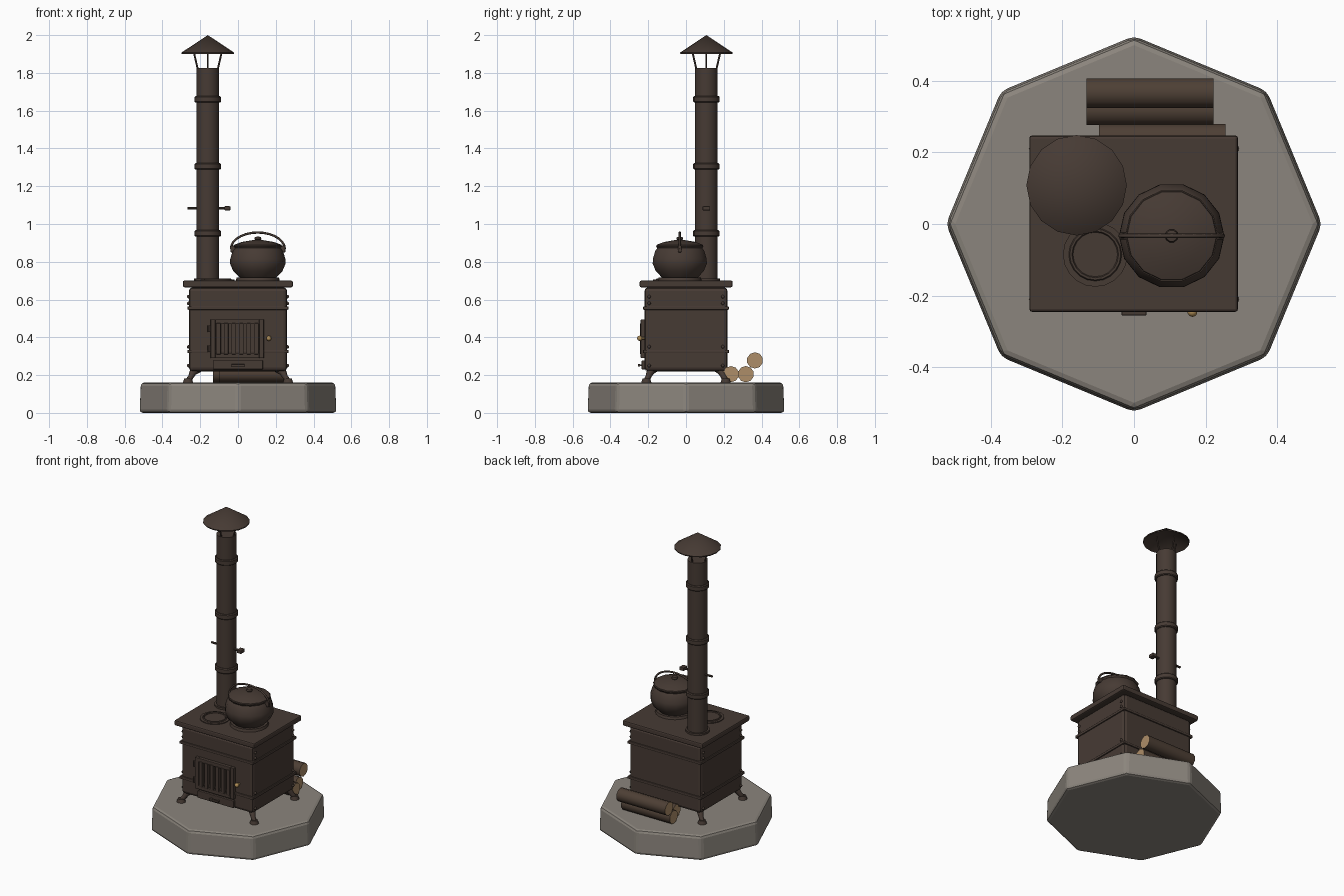
import bpy, math
from mathutils import Vector

old = bpy.data.objects.get("Cube")
if old:
    bpy.data.objects.remove(old, do_unlink=True)


def material(name, rgb):
    m = bpy.data.materials.new(name)
    m.use_nodes = True
    m.diffuse_color = (*rgb, 1)
    m.node_tree.nodes["Principled BSDF"].inputs["Base Color"].default_value = (*rgb, 1)
    return m


IRON = material("dark iron", (0.062, 0.043, 0.034))
STONE = material("grey stone", (0.26, 0.235, 0.205))
BARK = material("bark", (0.075, 0.05, 0.035))
WOOD = material("cut wood", (0.42, 0.27, 0.14))
BRASS = material("brass", (0.45, 0.28, 0.10))


def finish(name, mat, bevel=0, smooth=True):
    o = bpy.context.object
    o.name = name
    o.data.materials.append(mat)
    if bevel:
        b = o.modifiers.new("bevel", 'BEVEL')
        b.width, b.segments = bevel, 2
    if smooth:
        bpy.ops.object.shade_smooth_by_angle(angle=math.radians(40))
    return o


def box(name, lo, hi, mat=IRON, bevel=0):
    lo, hi = Vector(lo), Vector(hi)
    bpy.ops.mesh.primitive_cube_add(size=1, location=(lo + hi) / 2)
    bpy.context.object.scale = hi - lo
    bpy.ops.object.transform_apply(location=False, rotation=False, scale=True)
    return finish(name, mat, bevel, smooth=False)


def rod(name, a, b, r1, r2=None, mat=IRON, sides=16):
    a, b = Vector(a), Vector(b)
    d = b - a
    bpy.ops.mesh.primitive_cone_add(vertices=sides, radius1=r1, radius2=r1 if r2 is None else r2,
                                    depth=d.length, location=(a + b) / 2,
                                    rotation=d.to_track_quat('Z', 'Y').to_euler())
    return finish(name, mat)


def ball(name, loc, r, mat=IRON):
    bpy.ops.mesh.primitive_uv_sphere_add(segments=10, ring_count=6, radius=r, location=loc)
    return finish(name, mat)


def ring(name, loc, major, minor):
    bpy.ops.mesh.primitive_torus_add(major_segments=20, minor_segments=6, location=loc,
                                     major_radius=major, minor_radius=minor)
    return finish(name, IRON)


def lathe(name, profile, loc, sides=14):
    # Surface of revolution; both ends of the profile lie on the axis
    verts, faces = [], []
    for r, z in profile:
        for i in range(sides):
            a = math.tau * i / sides
            verts.append((r * math.cos(a), r * math.sin(a), z))
    for k in range(len(profile) - 1):
        for i in range(sides):
            j = (i + 1) % sides
            faces.append((k * sides + i, k * sides + j, (k + 1) * sides + j, (k + 1) * sides + i))
    me = bpy.data.meshes.new(name)
    me.from_pydata(verts, [], faces)
    o = bpy.data.objects.new(name, me)
    bpy.context.collection.objects.link(o)
    o.location = loc
    bpy.ops.object.select_all(action='DESELECT')
    o.select_set(True)
    bpy.context.view_layer.objects.active = o
    bpy.ops.object.mode_set(mode='EDIT')
    bpy.ops.mesh.select_all(action='SELECT')
    bpy.ops.mesh.remove_doubles(threshold=0.0001)
    bpy.ops.mesh.normals_make_consistent(inside=False)
    bpy.ops.object.mode_set(mode='OBJECT')
    return finish(name, IRON)


def tube(name, points, r, taper=None):
    # Bent round bar along a list of points
    c = bpy.data.curves.new(name, 'CURVE')
    c.dimensions, c.bevel_depth, c.bevel_resolution, c.use_fill_caps = '3D', r, 2, True
    s = c.splines.new('POLY')
    s.points.add(len(points) - 1)
    for i, (p, q) in enumerate(zip(s.points, points)):
        p.co = (*q, 1)
        p.radius = taper[i] if taper else 1
    o = bpy.data.objects.new(name, c)
    c.materials.append(IRON)
    bpy.context.collection.objects.link(o)


# Octagonal stone hearth, slightly tapered
bpy.ops.mesh.primitive_cone_add(vertices=8, radius1=0.525, radius2=0.518, depth=0.16, location=(0, 0, 0.08))
finish("hearth_slab", STONE, 0.018, smooth=False)

# Firebox, bands and top plate
box("firebox", (-0.26, -0.22, 0.22), (0.26, 0.22, 0.665), bevel=0.02)
box("top_plate", (-0.292, -0.245, 0.665), (0.29, 0.247, 0.70), bevel=0.008)
for z in (0.555, 0.325):
    box("firebox_band", (-0.267, -0.227, z - 0.009), (0.267, 0.227, z + 0.009), bevel=0.004)
for sx in (-1, 1):
    for sy in (-1, 1):
        for z in (0.615, 0.58, 0.35, 0.25):
            ball("rivet", (sx * 0.262, sy * 0.195, z), 0.009)
        # Splayed legs with pad feet
        path = [(sx * x, sy * y, z) for x, y, z in
                ((0.21, 0.17, 0.235), (0.238, 0.19, 0.215), (0.25, 0.2, 0.19), (0.265, 0.21, 0.168))]
        tube("leg", path, 0.02, [1.2, 1, 0.75, 0.8])
        rod("foot", (sx * 0.265, sy * 0.21, 0.158), (sx * 0.265, sy * 0.21, 0.182), 0.028, 0.02, sides=12)

# Grated fire door made of a frame around vertical bars
X0, X1, Z0, Z1 = -0.145, 0.137, 0.29, 0.495
for lo, hi in (((X0, Z0), (X0 + 0.025, Z1)), ((X1 - 0.025, Z0), (X1, Z1)),
               ((X0 + 0.025, Z0), (X1 - 0.025, Z0 + 0.025)), ((X0 + 0.025, Z1 - 0.025), (X1 - 0.025, Z1))):
    box("door_frame", (lo[0], -0.24, lo[1]), (hi[0], -0.215, hi[1]), bevel=0.003)
for i in range(6):
    x = -0.103 + i * 0.04
    box("door_bar", (x - 0.012, -0.244, Z0 + 0.02), (x + 0.012, -0.222, Z1 - 0.02), bevel=0.003)
for z in (0.34, 0.445):
    rod("door_hinge", (X0 - 0.008, -0.23, z - 0.018), (X0 - 0.008, -0.23, z + 0.018), 0.009, sides=8)
rod("door_knob_stem", (0.163, -0.215, 0.395), (0.163, -0.242, 0.395), 0.006, mat=BRASS, sides=8)
ball("door_knob", (0.163, -0.245, 0.395), 0.014, BRASS)

# Ash drawer and pull
box("ash_drawer", (-0.13, -0.235, 0.23), (0.132, -0.215, 0.278), bevel=0.004)
box("drawer_pull", (-0.035, -0.255, 0.246), (0.035, -0.243, 0.258), bevel=0.003)
for x in (-0.025, 0.025):
    box("pull_post", (x - 0.005, -0.246, 0.247), (x + 0.005, -0.23, 0.257))

# Cooking rings on the top plate
rod("left_hotplate", (-0.108, -0.085, 0.695), (-0.108, -0.085, 0.705), 0.09, sides=20)
ring("left_hotplate_ring", (-0.108, -0.085, 0.706), 0.068, 0.006)
rod("right_hotplate", (0.105, -0.033, 0.695), (0.105, -0.033, 0.716), 0.118, 0.112, sides=20)

# Stove pipe, collars and rain cap
PX, PY = -0.16, 0.108
rod("flue_pipe", (PX, PY, 0.69), (PX, PY, 1.825), 0.06)
rod("flue_base", (PX, PY, 0.695), (PX, PY, 0.712), 0.072)
for z in (0.95, 1.305, 1.66):
    rod("flue_collar", (PX, PY, z - 0.017), (PX, PY, z + 0.017), 0.07).modifiers.new("bevel", 'BEVEL').width = 0.005
for i in range(4):
    c, s = math.cos(i * math.pi / 2), math.sin(i * math.pi / 2)
    rod("cap_strut", (PX + 0.052 * c, PY + 0.052 * s, 1.815),
        (PX + 0.075 * c, PY + 0.075 * s, 1.915), 0.005, sides=6)
lathe("rain_cap", [(0, 2.0), (0.14, 1.907), (0.138, 1.9), (0, 1.985)], (PX, PY, 0), 16)

# Damper rod with a square key
rod("damper_rod", (-0.267, PY, 1.083), (-0.06, PY, 1.083), 0.007, sides=8)
box("damper_key", (-0.072, PY - 0.02, 1.072), (-0.04, PY + 0.02, 1.094), bevel=0.004)

# Cooking pot with lid, ears and bail handle
POT = (0.105, -0.033, 0)
lathe("pot", [(0, 0.715), (0.095, 0.715), (0.13, 0.75), (0.147, 0.79), (0.146, 0.815),
              (0.133, 0.858), (0.122, 0.872), (0.13, 0.884), (0, 0.884)], POT)
lathe("pot_lid", [(0, 0.88), (0.128, 0.88), (0.125, 0.89), (0.085, 0.905), (0.03, 0.914), (0, 0.915)], POT)
lathe("lid_knob", [(0, 0.91), (0.01, 0.91), (0.019, 0.92), (0.016, 0.931), (0, 0.934)], POT, 10)
for s in (-1, 1):
    box("pot_ear", (0.105 + s * 0.132 - 0.014, -0.043, 0.85), (0.105 + s * 0.132 + 0.014, -0.023, 0.885), bevel=0.004)
arc = [math.pi * i / 14 for i in range(15)]
tube("pot_handle", [(0.105 + 0.143 * math.cos(a), -0.033, 0.868 + 0.087 * math.sin(a)) for a in arc], 0.006)

# Split logs stacked behind the stove, end grain facing sideways
for x0, x1, y, z in ((-0.097, 0.255, 0.238, 0.205), (-0.133, 0.221, 0.317, 0.205), (-0.133, 0.221, 0.365, 0.278)):
    log = rod("log", (x0, y, z), (x1, y, z), 0.043, mat=BARK, sides=10)
    log.data.materials.append(WOOD)
    for f in log.data.polygons:
        f.material_index = int(len(f.vertices) > 4)
